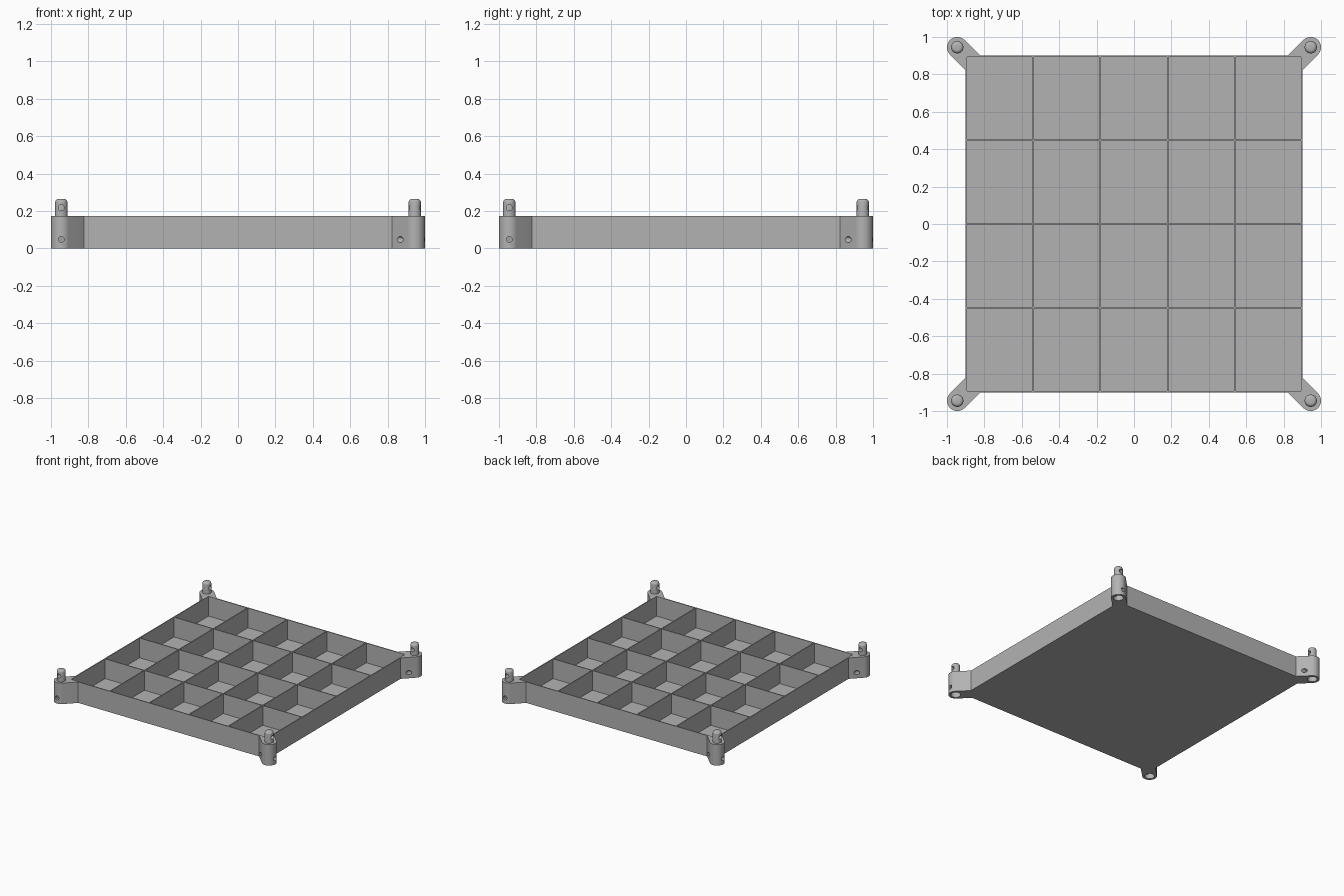
import bpy, bmesh
from math import sin, cos, pi, radians
from mathutils import Matrix, Vector

cube = bpy.data.objects.get("Cube")
if cube:
    bpy.data.objects.remove(cube, do_unlink=True)

HALF, HEIGHT, WALL, FLOOR = 0.9, 0.172, 0.008, 0.01
COLS, ROWS = 5, 4
POST, LUG_R, PIN_R, SOCKET_R, HOLE_R = 0.945, 0.055, 0.033, 0.037, 0.016
TOP = 0.264

grey = bpy.data.materials.new("grey plastic")
grey.use_nodes = True
grey.diffuse_color = (0.45, 0.45, 0.45, 1)
grey.node_tree.nodes["Principled BSDF"].inputs["Base Color"].default_value = grey.diffuse_color


def make(name, bm):
    """Turn a bmesh into a grey object."""
    bmesh.ops.recalc_face_normals(bm, faces=bm.faces)
    mesh = bpy.data.meshes.new(name)
    bm.to_mesh(mesh)
    bm.free()
    mesh.materials.append(grey)
    obj = bpy.data.objects.new(name, mesh)
    bpy.context.collection.objects.link(obj)
    return obj


def add_box(bm, lo, hi):
    lo, hi = Vector(lo), Vector(hi)
    mat = Matrix.Translation((lo + hi) / 2) @ Matrix.Diagonal((*(hi - lo), 1))
    bmesh.ops.create_cube(bm, size=1, matrix=mat)


def add_cylinder(bm, center, radius, depth, turn=Matrix()):
    return bmesh.ops.create_cone(bm, cap_ends=True, segments=32, radius1=radius, radius2=radius,
                                 depth=depth, matrix=Matrix.Translation(center) @ turn)


def cut(obj, bm):
    """Subtract the bmesh from the object and discard the cutter."""
    cutter = make("cutter", bm)
    cutter.hide_render = True
    mod = obj.modifiers.new("cut", "BOOLEAN")
    mod.operation, mod.solver, mod.object = "DIFFERENCE", "EXACT", cutter
    bpy.context.view_layer.update()
    deps = bpy.context.evaluated_depsgraph_get()
    result = bpy.data.meshes.new_from_object(obj.evaluated_get(deps))
    obj.modifiers.clear()
    obj.data = result
    bpy.data.objects.remove(cutter, do_unlink=True)


def smooth(obj):
    bpy.ops.object.select_all(action="DESELECT")
    obj.select_set(True)
    bpy.context.view_layer.objects.active = obj
    bpy.ops.object.shade_smooth_by_angle(angle=radians(30))


# Tray: a solid block with a grid of pockets
bm = bmesh.new()
add_box(bm, (-HALF, -HALF, 0), (HALF, HALF, HEIGHT))
tray = make("tray", bm)
pockets = bmesh.new()
inner = HALF - WALL / 2
w, d = 2 * inner / COLS, 2 * inner / ROWS
gap = WALL / 2
for i in range(COLS):
    for j in range(ROWS):
        x, y = -inner + i * w, -inner + j * d
        add_box(pockets, (x + gap, y + gap, FLOOR), (x + w - gap, y + d - gap, HEIGHT + 0.1))
cut(tray, pockets)

# Corner lug: rounded outline reaching back to the tray corner
side = HALF - (POST - HALF) + (POST - LUG_R * 2 ** 0.5) - HALF + (POST - HALF)
side = HALF - LUG_R * 2 ** 0.5
inset = HALF - WALL / 2
outline = [(POST + LUG_R * cos(a), -POST + LUG_R * sin(a))
           for a in [-3 * pi / 4 + pi * k / 20 for k in range(21)]]
outline += [(HALF, -side), (inset, -side), (inset, -inset), (side, -inset), (side, -HALF)]
bm = bmesh.new()
face = bm.faces.new([bm.verts.new((x, y, 0)) for x, y in outline])
grown = bmesh.ops.extrude_face_region(bm, geom=[face])["geom"]
bmesh.ops.translate(bm, vec=(0, 0, HEIGHT),
                    verts=[g for g in grown if isinstance(g, bmesh.types.BMVert)])
lug = make("corner_lug", bm)

# Socket under the lug, then the cross hole for a locking peg
sideways = Matrix.Rotation(pi / 2, 4, "Y")
bm = bmesh.new()
add_cylinder(bm, (POST, -POST, 0), SOCKET_R, 0.2)
cut(lug, bm)
bm = bmesh.new()
add_cylinder(bm, (POST, -POST, 0.047), HOLE_R, 0.3, sideways)
cut(lug, bm)

# Stacking pin with a rounded tip and matching cross hole
bm = bmesh.new()
add_cylinder(bm, (POST, -POST, (HEIGHT + TOP) / 2 - 0.01), PIN_R, TOP - HEIGHT + 0.02)
rim = [e for e in bm.edges if all(v.co.z > TOP - 0.001 for v in e.verts)]
bmesh.ops.bevel(bm, geom=rim, offset=0.018, segments=4, profile=0.5, affect="EDGES")
pin = make("stacking_pin", bm)
bm = bmesh.new()
add_cylinder(bm, (POST, -POST, HEIGHT + 0.045), HOLE_R, 0.3, sideways)
cut(pin, bm)

# Repeat the corner by quarter turns
for part in (lug, pin):
    smooth(part)
    base = part.name
    for k, corner in enumerate(("back_left", "back_right", "front_right"), 1):
        copy = bpy.data.objects.new(f"{base}_{corner}", part.data)
        copy.matrix_world = Matrix.Rotation(k * pi / 2, 4, "Z")
        bpy.context.collection.objects.link(copy)
    part.name = base + "_front_left"
